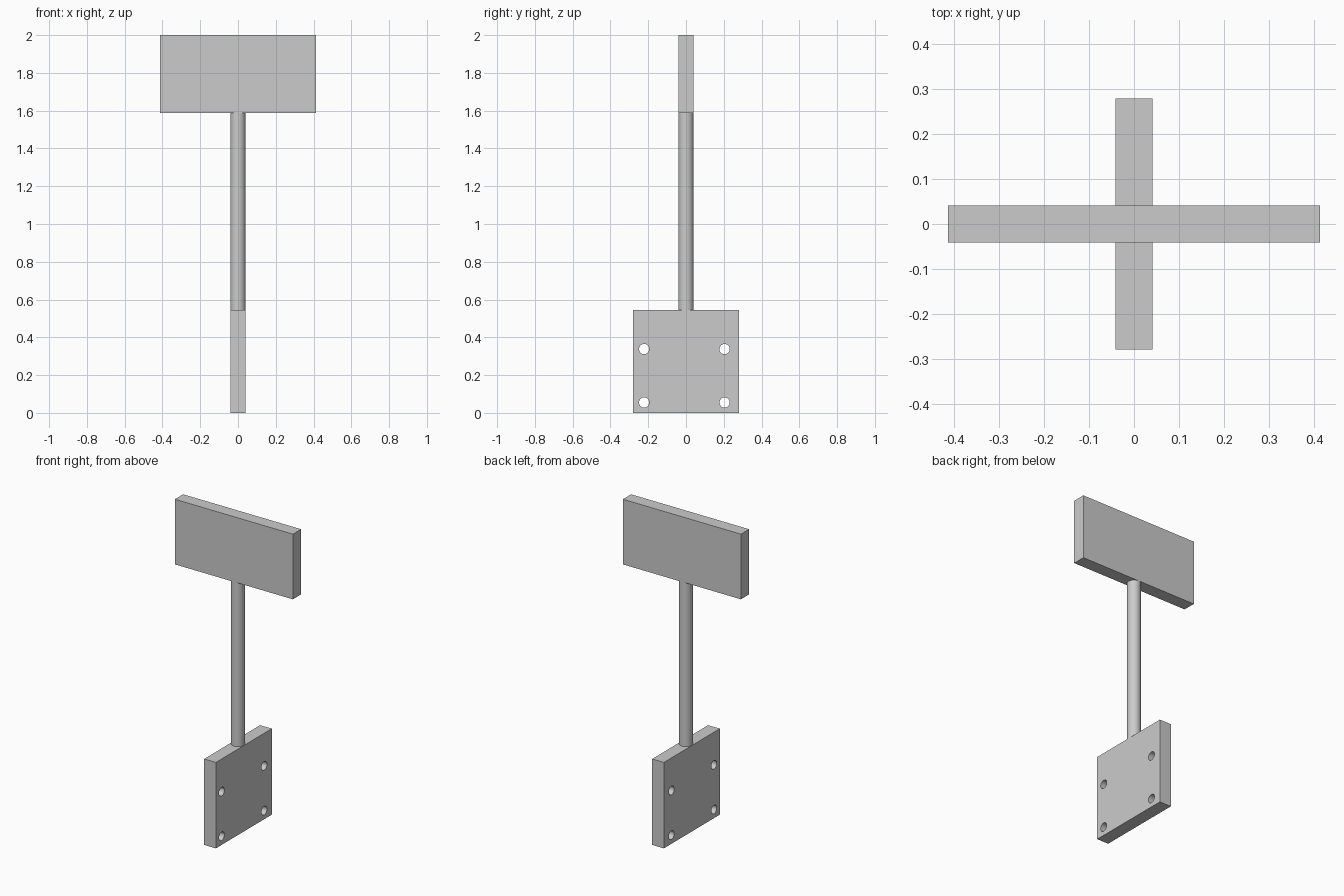
import bpy
import math

if "Cube" in bpy.data.objects:
    bpy.data.objects.remove(bpy.data.objects["Cube"], do_unlink=True)

grey = bpy.data.materials.new("plain_grey")
grey.use_nodes = True
color = (0.6, 0.6, 0.6, 1)
grey.diffuse_color = color
grey.node_tree.nodes["Principled BSDF"].inputs["Base Color"].default_value = color

THICK = 0.082
PLATE_TOP, HEAD_BOTTOM, HEAD_TOP = 0.545, 1.587, 2.0


def finish(name):
    obj = bpy.context.object
    obj.name = name
    obj.data.materials.append(grey)
    return obj


def box(name, width, depth, bottom, top):
    bpy.ops.mesh.primitive_cube_add(size=1, location=(0, 0, (bottom + top) / 2))
    bpy.context.object.scale = (width, depth, top - bottom)
    bpy.ops.object.transform_apply(location=False, rotation=False, scale=True)
    return finish(name)


def cylinder(name, radius, length, location, rotation=(0, 0, 0)):
    bpy.ops.mesh.primitive_cylinder_add(vertices=48, radius=radius, depth=length,
                                        location=location, rotation=rotation)
    bpy.ops.object.shade_smooth_by_angle(angle=math.radians(30))
    return finish(name)


# Upper board, round post and mounting plate
box("head_board", 0.828, THICK, HEAD_BOTTOM, HEAD_TOP)
cylinder("post", 0.04, HEAD_BOTTOM - PLATE_TOP, (0, 0, (PLATE_TOP + HEAD_BOTTOM) / 2))
plate = box("mounting_plate", THICK, 0.56, 0, PLATE_TOP)

# Four bolt holes through the plate
for y in (-0.222, 0.204):
    for z in (0.055, 0.338):
        cutter = cylinder("hole_cutter", 0.027, THICK * 3, (0, y, z), (0, math.pi / 2, 0))
        cutter.hide_render = True
        cutter.hide_set(True)
        cut = plate.modifiers.new("bolt_hole", 'BOOLEAN')
        cut.operation = 'DIFFERENCE'
        cut.solver = 'EXACT'
        cut.object = cutter
